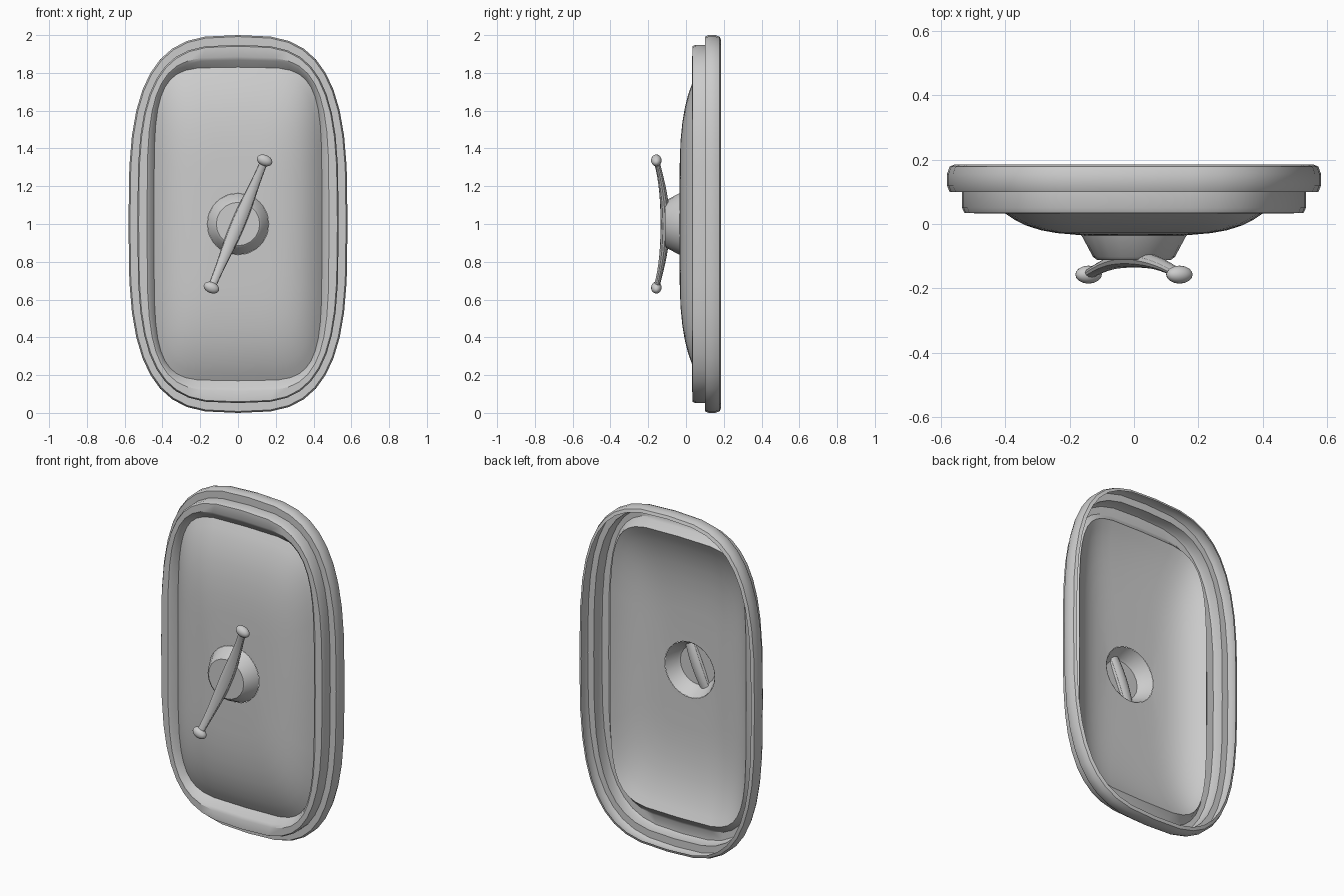
import bpy, bmesh, math
from mathutils import Vector

if "Cube" in bpy.data.objects:
    bpy.data.objects.remove(bpy.data.objects["Cube"])

SEG = 40
CENTRE_Z = 1.0


def squircle(a, h, n, y):
    """Closed rounded-rectangle loop with half sizes a, h at depth y."""
    pts = []
    for i in range(SEG):
        t = 2 * math.pi * i / SEG
        c, s = math.cos(t), math.sin(t)
        x = math.copysign(a * abs(c) ** (2 / n), c)
        z = math.copysign(h * abs(s) ** (2 / n), s)
        pts.append(Vector((x, y, CENTRE_Z + z)))
    return pts


def circle(r, y, count):
    return [Vector((r * math.cos(2 * math.pi * i / count), y,
                    CENTRE_Z + r * math.sin(2 * math.pi * i / count))) for i in range(count)]


def loft(name, loops, cap_start=False, cap_end=False, closed=False):
    """Skin a list of equal-length loops running from back/outside to front/inside."""
    bm = bmesh.new()
    rings = [[bm.verts.new(p) for p in loop] for loop in loops]
    for r0, r1 in zip(rings, rings[1:]):
        n = len(r0)
        for i in range(n):
            j = (i + 1) % n
            bm.faces.new((r0[i], r0[j], r1[j], r1[i]))
    if cap_start:
        bm.faces.new(rings[0][::-1])
    if cap_end:
        bm.faces.new(rings[-1])
    if closed:
        bmesh.ops.recalc_face_normals(bm, faces=bm.faces[:])
    mesh = bpy.data.meshes.new(name)
    bm.to_mesh(mesh)
    bm.free()
    obj = bpy.data.objects.new(name, mesh)
    bpy.context.collection.objects.link(obj)
    smooth(obj)
    return obj


def smooth(obj):
    bpy.ops.object.select_all(action='DESELECT')
    obj.select_set(True)
    bpy.context.view_layer.objects.active = obj
    bpy.ops.object.shade_smooth_by_angle(angle=math.radians(32))


# Stepped frame, open at the back: half width, half height, squareness, depth
frame_profile = [
    (.555, .975, 3.1, .185), (.572, .992, 3.1, .178), (.58, 1.0, 3.1, .155),
    (.58, 1.0, 3.1, .12), (.572, .992, 3.1, .10), (.533, .948, 3.3, .10),
    (.533, .948, 3.3, .05), (.526, .941, 3.3, .034), (.482, .885, 4.0, .033),
    (.467, .868, 4.2, .043), (.445, .83, 5.0, .075),
]
loft("frame", [squircle(*p) for p in frame_profile])

# Bulging panel with a round opening for the hub
panel = [squircle(.445 * s, .83 * s, 5.0, -.035 + .11 * s ** 4.5)
         for s in (1, .95, .9, .83, .75, .65, .54, .42)]
panel.append(circle(.163, -.035, SEG))
loft("panel", panel)

# Hollow conical hub
loft("hub", [circle(.163, -.035, 20), circle(.127, -.102, 20), circle(.115, -.111, 20)],
     cap_end=True)

# Tilted, bowed handle
ANGLE = math.radians(22.7)
along = Vector((math.sin(ANGLE), 0, math.cos(ANGLE)))
across = Vector((math.cos(ANGLE), 0, -math.sin(ANGLE)))
HALF = .365


def handle_centre(d):
    return along * d + Vector((0, -.11 - .047 * (d / HALF) ** 2, CENTRE_Z))


loops = []
for k in range(-8, 9):
    f = k / 8
    w = .021 + .017 * math.cos(f * math.pi / 2) ** 2
    t = .015 + .010 * math.cos(f * math.pi / 2) ** 2
    c = handle_centre(f * HALF)
    loops.append([c + across * (w * math.cos(2 * math.pi * i / 12))
                  + Vector((0, t * math.sin(2 * math.pi * i / 12), 0)) for i in range(12)])
loft("handle", loops, cap_start=True, cap_end=True, closed=True)

# Knobs on both handle ends
for side, label in ((1, "upper"), (-1, "lower")):
    bpy.ops.mesh.primitive_uv_sphere_add(segments=16, ring_count=10, radius=1,
                                         location=handle_centre(side * HALF),
                                         rotation=(0, ANGLE, 0))
    knob = bpy.context.object
    knob.name = label + "_handle_knob"
    knob.scale = (.043, .028, .029)
    smooth(knob)
